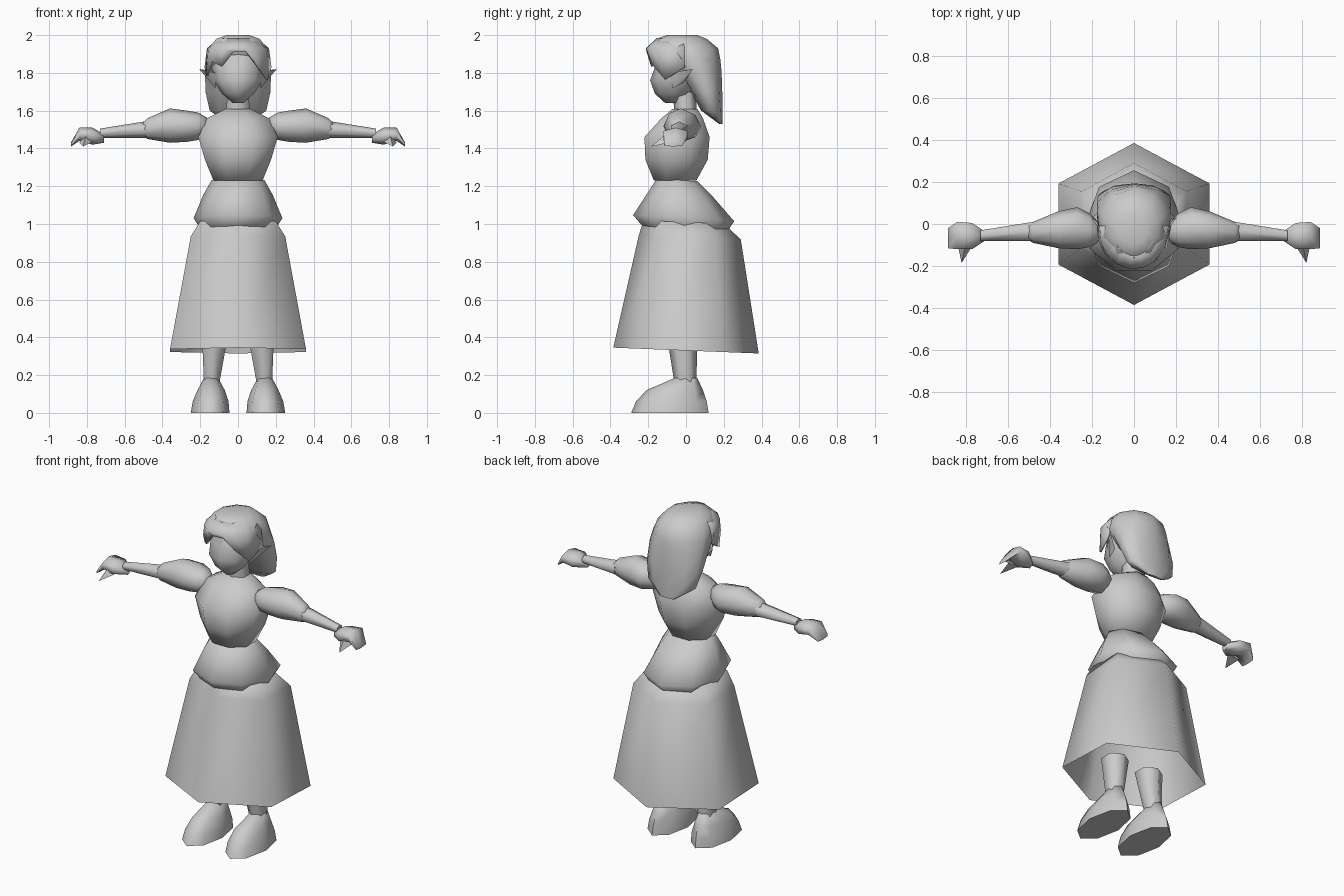
import bpy, bmesh, math

cube = bpy.data.objects.get("Cube")
if cube:
    bpy.data.objects.remove(cube)

# One plain grey for the whole figure
grey = bpy.data.materials.new("plain_grey")
grey.use_nodes = True
COLOUR = (0.6, 0.6, 0.6, 1)
grey.diffuse_color = COLOUR
grey.node_tree.nodes["Principled BSDF"].inputs["Base Color"].default_value = COLOUR


def finish(name, bm, mirror=False, angle=75, recalc=True):
    """Turn a bmesh into a smooth object, optionally mirrored to the other side."""
    if recalc:
        bmesh.ops.recalc_face_normals(bm, faces=bm.faces)
    mesh = bpy.data.meshes.new(name)
    bm.to_mesh(mesh)
    bm.free()
    mesh.materials.append(grey)
    ob = bpy.data.objects.new(name, mesh)
    bpy.context.collection.objects.link(ob)
    bpy.ops.object.select_all(action='DESELECT')
    ob.select_set(True)
    bpy.context.view_layer.objects.active = ob
    bpy.ops.object.shade_smooth_by_angle(angle=math.radians(angle))
    if mirror:
        ob.modifiers.new("mirror", 'MIRROR').use_mirror_merge = False
    return ob


def loft(name, sections, n=8, axis='z', half=0, caps=(True, True), tilt=0, **kw):
    """Skin oval sections (t, a0, a1, b0, b1) placed along an axis."""
    angles = [math.tau * (i + half) / n + math.pi / 2 for i in range(n)]
    mx = max(math.cos(a) for a in angles)
    my = max(math.sin(a) for a in angles)
    bm = bmesh.new()
    rings = []
    for t, a0, a1, b0, b1 in sections:
        ring = []
        for ang in angles:
            a = (a0 + a1) / 2 + (a1 - a0) / 2 * math.cos(ang) / mx
            b = (b0 + b1) / 2 + (b1 - b0) / 2 * math.sin(ang) / my
            co = (a, b, t + tilt * b) if axis == 'z' else (t, a, b)
            ring.append(bm.verts.new(co))
        rings.append(ring)
    for lo, hi in zip(rings, rings[1:]):
        for i in range(n):
            j = (i + 1) % n
            bm.faces.new((lo[i], lo[j], hi[j], hi[i]))
    for ring, cap in zip((rings[0], rings[-1]), caps):
        if cap:
            bm.faces.new(ring)
    return finish(name, bm, **kw)


def upright(name, sections, **kw):
    """Loft along z, symmetric in x: (z, half width, front y, back y)."""
    return loft(name, [(z, -w, w, f, b) for z, w, f, b in sections], **kw)


# Skirt: six-sided bell open at the hem
upright("skirt", [(0.33, 0.36, -0.385, 0.385), (0.93, 0.25, -0.25, 0.29),
                  (1.01, 0.2, -0.225, 0.2)], n=6, caps=(False, True), tilt=-0.04)

# Flared bodice hem over the hips
upright("peplum", [(0.975, 0.2, -0.23, 0.22), (1.03, 0.235, -0.28, 0.255),
                   (1.15, 0.185, -0.205, 0.145), (1.23, 0.14, -0.155, 0.06)],
        caps=(False, True), tilt=-0.06)

# Torso and neck
upright("torso", [(1.23, 0.13, -0.17, 0.055), (1.34, 0.175, -0.215, 0.115),
                  (1.46, 0.21, -0.22, 0.125), (1.56, 0.165, -0.13, 0.09),
                  (1.61, 0.065, -0.07, 0.06)], half=0.5)
upright("neck", [(1.57, 0.065, -0.06, 0.06), (1.7, 0.055, -0.07, 0.05)], n=6)

# Puffed sleeves, forearms and hands
loft("sleeve", [(0.16, -0.08, 0.0, 1.48, 1.56), (0.21, -0.11, 0.05, 1.445, 1.59),
                (0.27, -0.12, 0.08, 1.435, 1.6), (0.36, -0.115, 0.06, 1.43, 1.612),
                (0.48, -0.09, 0.01, 1.45, 1.56), (0.505, -0.075, 0, 1.47, 1.535)],
     axis='x', mirror=True)
loft("forearm", [(0.48, -0.08, 0.01, 1.455, 1.545), (0.73, -0.08, -0.03, 1.455, 1.505)],
     n=6, axis='x', mirror=True)
loft("hand", [(0.71, -0.08, -0.035, 1.43, 1.475), (0.77, -0.12, 0.005, 1.42, 1.51),
              (0.84, -0.12, 0.01, 1.44, 1.51), (0.885, -0.115, -0.02, 1.41, 1.43)],
     n=6, axis='x', mirror=True)


def spike(name, base, tip, **kw):
    """Three- or four-sided point."""
    bm = bmesh.new()
    ring = [bm.verts.new(p) for p in base]
    top = bm.verts.new(tip)
    bm.faces.new(ring)
    for i, v in enumerate(ring):
        bm.faces.new((v, ring[(i + 1) % len(ring)], top))
    return finish(name, bm, **kw)


spike("thumb", [(0.76, -0.09, 1.44), (0.84, -0.09, 1.43), (0.8, -0.09, 1.49)],
      (0.82, -0.185, 1.41), mirror=True)

# Lower legs and shoes
loft("leg", [(0.15, 0.1, 0.18, -0.06, 0.055), (0.4, 0.055, 0.19, -0.1, 0.06)],
     n=6, mirror=True, caps=(True, False))
loft("shoe", [(0, 0.045, 0.25, -0.29, 0.12), (0.06, 0.05, 0.24, -0.265, 0.11),
              (0.12, 0.07, 0.215, -0.21, 0.09), (0.185, 0.105, 0.18, -0.06, 0.06)],
     mirror=True)

# Head with a pointed chin, and pointed ears
upright("head", [(1.64, 0.025, -0.11, -0.03), (1.69, 0.085, -0.165, 0.03),
                 (1.76, 0.13, -0.19, 0.08), (1.83, 0.14, -0.165, 0.1),
                 (1.93, 0.11, -0.15, 0.1)])
spike("ear", [(0.12, -0.09, 1.8), (0.12, -0.07, 1.72), (0.13, -0.01, 1.75),
              (0.13, -0.03, 1.81)], (0.205, 0.035, 1.82), mirror=True)

# Hair: rounded cap falling into a tapered back
upright("hair", [(1.53, 0.05, 0.175, 0.192), (1.6, 0.15, 0.08, 0.193),
                 (1.7, 0.172, 0.025, 0.192), (1.81, 0.175, -0.06, 0.188),
                 (1.87, 0.17, -0.13, 0.182), (1.93, 0.155, -0.185, 0.17),
                 (1.98, 0.115, -0.16, 0.11), (2.0, 0.06, -0.1, 0.06)], n=10)

# Fringe: (degrees from the front, tip height), swept to both sides of a parting
fringe = [(-95, 1.83), (-72, 1.785), (-52, 1.86), (-30, 1.835), (-8, 1.91),
          (14, 1.91), (35, 1.84), (62, 1.765), (95, 1.83)]
bm = bmesh.new()
strips = []
for deg, tip in fringe:
    s, c = math.sin(math.radians(deg)), math.cos(math.radians(deg))
    levels = ((0.1, 0.13, 1.985), (0.165, 0.19, 1.93), (0.178, 0.185, tip))
    strips.append([bm.verts.new((rx * s, -0.025 - ry * c, z)) for rx, ry, z in levels])
for p, q in zip(strips, strips[1:]):
    for k in range(2):
        bm.faces.new((p[k], p[k + 1], q[k + 1], q[k]))
fringe_ob = finish("fringe", bm, recalc=False)
thick = fringe_ob.modifiers.new("thickness", 'SOLIDIFY')
thick.thickness = 0.012
thick.offset = -1
